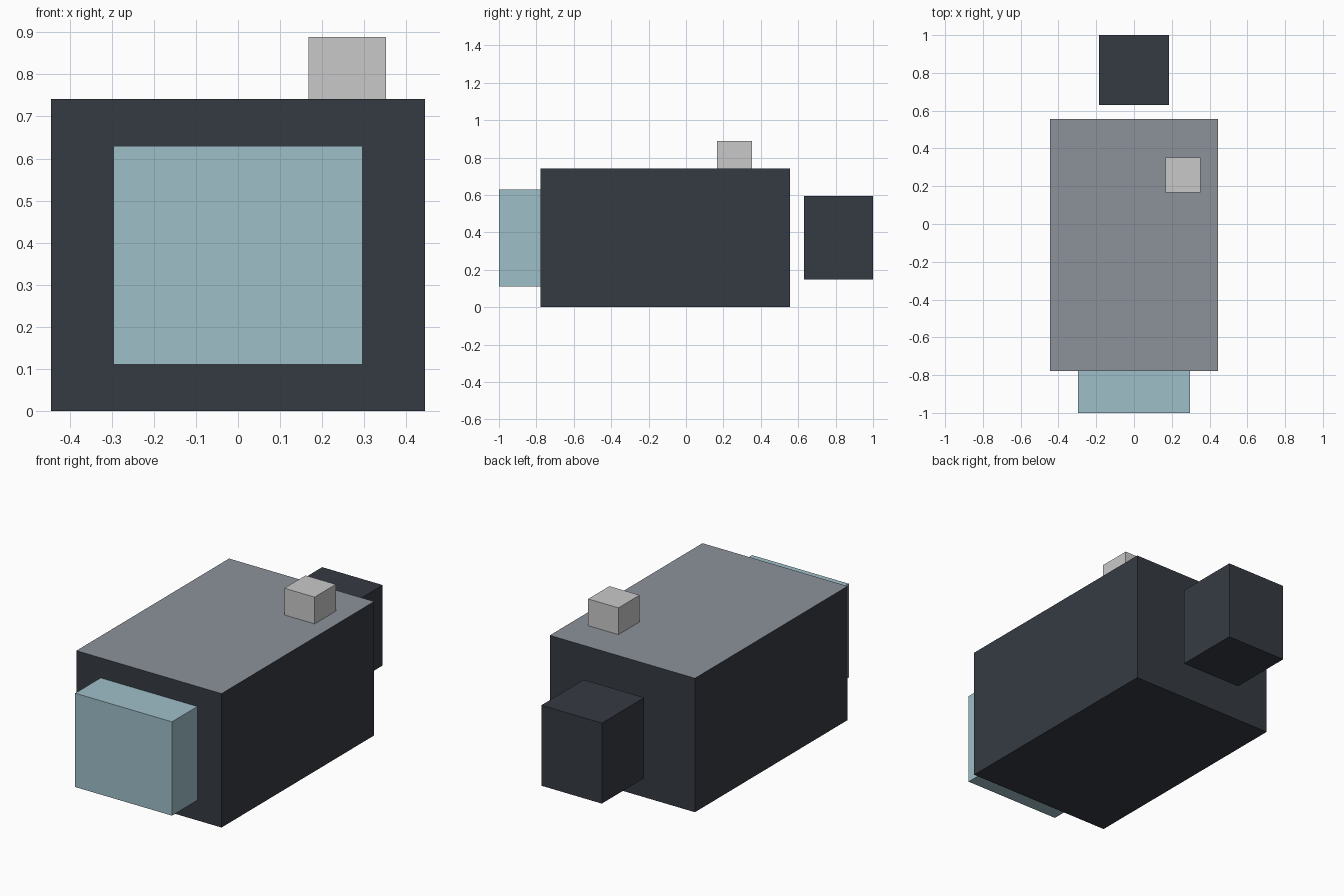
import bpy
import bmesh
from mathutils import Vector

default = bpy.data.objects.get("Cube")
if default:
    bpy.data.objects.remove(default, do_unlink=True)


def make_material(name, rgb):
    mat = bpy.data.materials.new(name)
    mat.use_nodes = True
    color = (*rgb, 1.0)
    mat.diffuse_color = color
    mat.node_tree.nodes["Principled BSDF"].inputs["Base Color"].default_value = color
    return mat


charcoal = make_material("charcoal", (0.036, 0.043, 0.055))
slate_grey = make_material("slate_grey", (0.262, 0.287, 0.328))
pale_blue = make_material("pale_blue", (0.347, 0.521, 0.584))
light_grey = make_material("light_grey", (0.584, 0.584, 0.584))


def box(name, low, high, material, top_material=None):
    """Box between two corners, with an optional colour on its top face."""
    low, high = Vector(low), Vector(high)
    bm = bmesh.new()
    bmesh.ops.create_cube(bm, size=1)
    bmesh.ops.scale(bm, vec=high - low, verts=bm.verts)
    bmesh.ops.translate(bm, vec=(low + high) / 2, verts=bm.verts)
    bm.normal_update()
    if top_material:
        for face in bm.faces:
            face.material_index = int(face.normal.z > 0.5)
    mesh = bpy.data.meshes.new(name)
    bm.to_mesh(mesh)
    bm.free()
    mesh.materials.append(material)
    if top_material:
        mesh.materials.append(top_material)
    obj = bpy.data.objects.new(name, mesh)
    bpy.context.collection.objects.link(obj)
    return obj


# Main body with a grey roof
box("body", (-0.444, -0.778, 0), (0.444, 0.556, 0.741), charcoal, slate_grey)
# Pale block on the front
box("front_block", (-0.296, -1, 0.111), (0.296, -0.778, 0.63), pale_blue)
# Detached block behind the body
box("rear_block", (-0.185, 0.63, 0.148), (0.185, 1, 0.593), charcoal)
# Small block on the roof
box("roof_block", (0.167, 0.167, 0.741), (0.352, 0.352, 0.889), light_grey)
